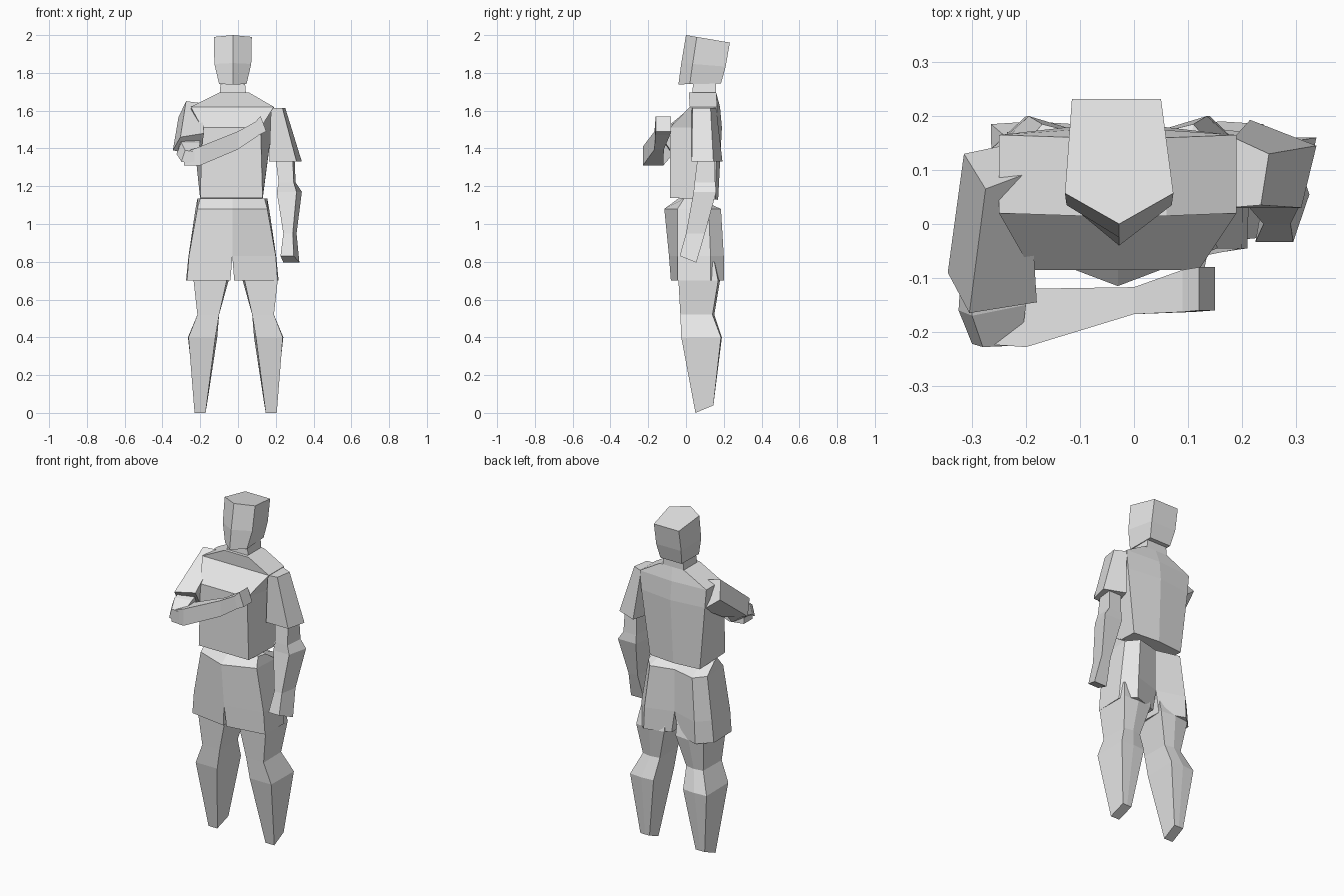
import bpy
import bmesh

default_cube = bpy.data.objects.get("Cube")
if default_cube:
    bpy.data.objects.remove(default_cube, do_unlink=True)

grey = bpy.data.materials.new("plain grey")
grey.use_nodes = True
grey.diffuse_color = (0.8, 0.8, 0.8, 1)
shader = next(n for n in grey.node_tree.nodes if n.type == "BSDF_PRINCIPLED")
shader.inputs["Base Color"].default_value = grey.diffuse_color


def ring(z, front, back, slope=0.0, nose=0.0, spine=0.0):
    """Six-point cross-section; front and back are (x_min, x_max, y)."""
    front_min, front_max, front_y = front
    back_min, back_max, back_y = back
    outline = [
        (front_min, front_y),
        ((front_min + front_max) / 2, front_y - nose),
        (front_max, front_y),
        (back_max, back_y),
        ((back_min + back_max) / 2, back_y + spine),
        (back_min, back_y),
    ]
    return [(x, y, z + slope * y) for x, y in outline]


def flat(z, *outline):
    """Horizontal cross-section from (x, y) points."""
    return [(x, y, z) for x, y in outline]


def side_ring(x, y_front, y_back, z_low, z_high, lean=0.0):
    """Upright cross-section for a part running along x."""
    return [
        (x, y_front, z_low),
        (x, y_back, z_low),
        (x - lean, y_back, z_high),
        (x - lean, y_front, z_high),
    ]


def mirrored(rings, axis):
    return [[(axis * 2 - x, y, z) for x, y, z in points] for points in rings]


def loft(name, rings):
    """Join successive cross-sections into one closed flat-shaded part."""
    bm = bmesh.new()
    loops = [[bm.verts.new(point) for point in points] for points in rings]
    for lower, upper in zip(loops, loops[1:]):
        count = len(lower)
        for i in range(count):
            j = (i + 1) % count
            bm.faces.new((lower[i], lower[j], upper[j], upper[i]))
    bm.faces.new(loops[0])
    bm.faces.new(loops[-1])
    bmesh.ops.recalc_face_normals(bm, faces=bm.faces)
    mesh = bpy.data.meshes.new(name)
    bm.to_mesh(mesh)
    bm.free()
    mesh.materials.append(grey)
    part = bpy.data.objects.new(name, mesh)
    bpy.context.scene.collection.objects.link(part)
    return part


# Head with a ridged face, and neck
loft("head", [
    ring(1.74, (-.1, .045, .02), (-.1, .04, .185), nose=.06, slope=.02),
    ring(1.85, (-.125, .07, .035), (-.115, .05, .21), nose=.06, slope=-.08),
    ring(2.0, (-.128, .073, .057), (-.115, .05, .232), nose=.057, slope=-.17),
])
loft("neck", [
    ring(1.66, (-.1, .045, .03), (-.1, .045, .16)),
    ring(1.77, (-.09, .035, .04), (-.09, .035, .16)),
])

# Shirt body
loft("torso", [
    ring(1.135, (-.2, .13, -.085), (-.2, .13, .155), spine=.015, slope=-.04),
    ring(1.51, (-.19, .12, -.085), (-.24, .18, .165), spine=.025),
    ring(1.62, (-.25, .19, .02), (-.25, .19, .165), spine=.015),
    ring(1.695, (-.1, .06, .015), (-.1, .06, .16)),
])

# Shorts: one side, then its mirror
shorts = [
    flat(.70, (-.04, -.08), (-.27, -.045), (-.275, .13), (-.2, .2), (-.05, .15)),
    flat(.83, (-.03, -.09), (-.26, -.045), (-.262, .13), (-.195, .2), (-.03, .15)),
    flat(1.08, (-.03, -.115), (-.215, -.045), (-.225, .12), (-.17, .185), (-.03, .15)),
    flat(1.135, (-.03, -.04), (-.2, -.01), (-.215, .04), (-.15, .06), (-.03, .06)),
]
loft("right_shorts", shorts)
loft("left_shorts", mirrored(shorts, -.03))

# Legs narrowing to pointed feet
leg = [
    ring(-.021, (-.23, -.172, .05), (-.225, -.165, .145), slope=.42),
    ring(.4, (-.262, -.12, -.025), (-.265, -.11, .185), spine=.005),
    ring(.52, (-.215, -.1, -.03), (-.212, -.1, .14), spine=.01),
    ring(.7, (-.235, -.06, -.04), (-.235, -.05, .17), spine=.01),
    ring(.8, (-.22, -.06, -.03), (-.22, -.05, .15)),
]
loft("right_leg", leg)
loft("left_leg", mirrored(leg, -.0125))

# Hanging left arm
loft("left_sleeve", [
    flat(1.33, (.165, .03), (.31, .03), (.338, .145), (.215, .193)),
    flat(1.615, (.175, .03), (.235, .035), (.25, .13), (.185, .16)),
])
loft("left_forearm", [
    ring(.818, (.225, .295, -.033), (.24, .325, .055), slope=-.4),
    ring(.95, (.24, .29, 0), (.25, .31, .1)),
    ring(1.17, (.205, .31, .04), (.22, .338, .16)),
    ring(1.22, (.215, .295, .045), (.22, .305, .155)),
    ring(1.34, (.2, .29, .06), (.22, .3, .15)),
])

# Right sleeve reaching forward, forearm folded across the chest
loft("right_sleeve", [
    [(-.275, .065, 1.65), (-.315, .13, 1.565), (-.22, .15, 1.49), (-.195, .095, 1.64)],
    [(-.305, -.165, 1.46), (-.345, -.09, 1.39), (-.2, -.06, 1.36), (-.18, -.145, 1.48)],
])
loft("right_elbow", [
    [(-.3, -.1, 1.45), (-.32, -.08, 1.39), (-.22, -.06, 1.38), (-.2, -.1, 1.45)],
    [(-.3, -.17, 1.43), (-.325, -.16, 1.37), (-.22, -.12, 1.31), (-.2, -.15, 1.43)],
    [(-.28, -.228, 1.39), (-.3, -.222, 1.33), (-.215, -.225, 1.31), (-.21, -.225, 1.38)],
])
loft("right_forearm", [
    side_ring(-.285, -.222, -.14, 1.31, 1.38),
    side_ring(-.2, -.228, -.12, 1.31, 1.41),
    side_ring(.0, -.167, -.117, 1.395, 1.49),
    side_ring(.11, -.163, -.085, 1.47, 1.54, lean=.02),
    side_ring(.15, -.16, -.08, 1.49, 1.57, lean=.03),
])
